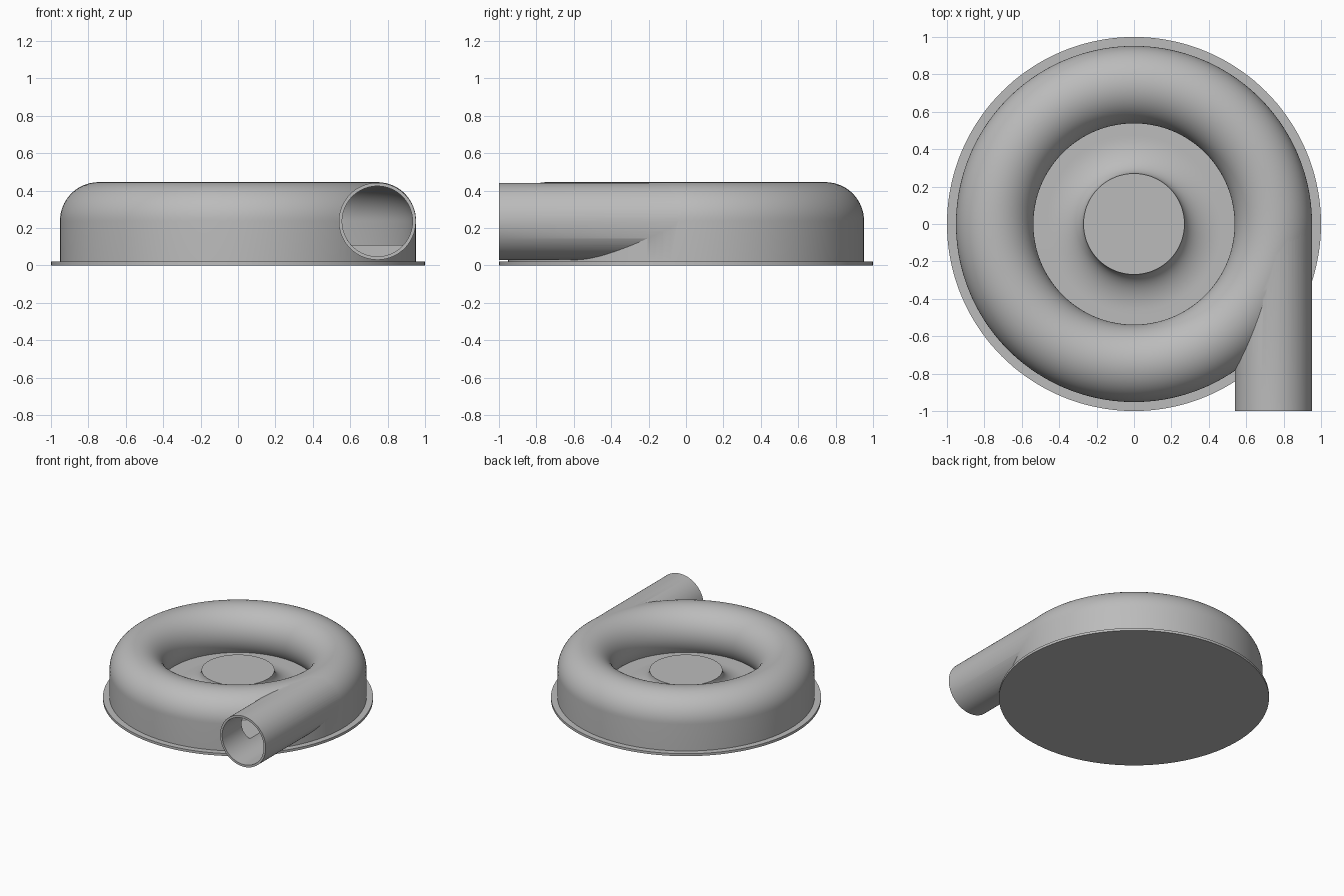
import bpy, bmesh
from math import sin, cos, pi, asin, radians
from mathutils import Matrix, Vector

old = bpy.data.objects.get("Cube")
if old:
    bpy.data.objects.remove(old, do_unlink=True)

RING, TUBE, WALL = 0.745, 0.207, 0.018   # volute ring radius, tube radius, wall
MID, FLOOR = 0.238, 0.11                 # tube centre height, inside floor height

grey = bpy.data.materials.new("cast_grey")
grey.use_nodes = True
colour = (0.5, 0.5, 0.5, 1)
grey.diffuse_color = colour
grey.node_tree.nodes["Principled BSDF"].inputs["Base Color"].default_value = colour


def finish(bm, name):
    bmesh.ops.remove_doubles(bm, verts=bm.verts, dist=1e-5)
    bmesh.ops.recalc_face_normals(bm, faces=bm.faces)
    mesh = bpy.data.meshes.new(name)
    bm.to_mesh(mesh)
    bm.free()
    mesh.materials.append(grey)
    obj = bpy.data.objects.new(name, mesh)
    bpy.context.collection.objects.link(obj)
    return obj


def lathe(name, profile, closed=False, steps=144):
    bm = bmesh.new()
    verts = [bm.verts.new((r, 0, z)) for r, z in profile]
    pairs = list(zip(verts, verts[1:]))
    if closed:
        pairs.append((verts[-1], verts[0]))
    edges = [bm.edges.new(p) for p in pairs]
    bmesh.ops.spin(bm, geom=verts + edges, cent=(0, 0, 0), axis=(0, 0, 1),
                   angle=2 * pi, steps=steps, use_merge=False)
    return finish(bm, name)


def rod(name, radius, y0, y1):
    bm = bmesh.new()
    bmesh.ops.create_cone(bm, cap_ends=True, segments=96, radius1=radius,
                          radius2=radius, depth=y1 - y0)
    bm.transform(Matrix.Translation(Vector((RING, (y0 + y1) / 2, MID - 0.002)))
                 @ Matrix.Rotation(pi / 2, 4, 'X'))
    return finish(bm, name)


def tube_arc(radius, n=40):
    # from the outer side, over the top, and under the inner side to the floor
    end = pi + asin((MID - FLOOR) / radius)
    return [(RING + radius * cos(end * i / n), MID + radius * sin(end * i / n))
            for i in range(n + 1)]


# Casing: base flange, outer wall, ring tube, floor and flared hub
flare = [(0.47 - 0.20 * sin(a), MID - (MID - FLOOR) * cos(a))
         for a in [pi / 2 * i / 14 for i in range(15)]]
casing = lathe("volute_casing",
               [(0, 0), (1, 0), (1, 0.02), (RING + TUBE, 0.02)]
               + tube_arc(TUBE) + flare + [(0, MID)])

# Outlet pipe and the hollow spaces
pipe = rod("outlet_pipe", TUBE - 0.001, -1.0, 0.0)
cavity = lathe("cavity_cutter",
               [(RING + TUBE - WALL, FLOOR)] + tube_arc(TUBE - WALL), closed=True)
bore = rod("bore_cutter", TUBE - WALL - 0.001, -1.1, 0.0)

bpy.context.view_layer.objects.active = casing
for tool, operation in ((pipe, 'UNION'), (cavity, 'DIFFERENCE'), (bore, 'DIFFERENCE')):
    mod = casing.modifiers.new(tool.name, 'BOOLEAN')
    mod.object, mod.operation, mod.solver = tool, operation, 'EXACT'
    bpy.ops.object.modifier_apply(modifier=mod.name)
    bpy.data.objects.remove(tool, do_unlink=True)

# Smooth shading with sharp rims
bpy.ops.object.select_all(action='DESELECT')
casing.select_set(True)
bpy.ops.object.shade_smooth_by_angle(angle=radians(30))
